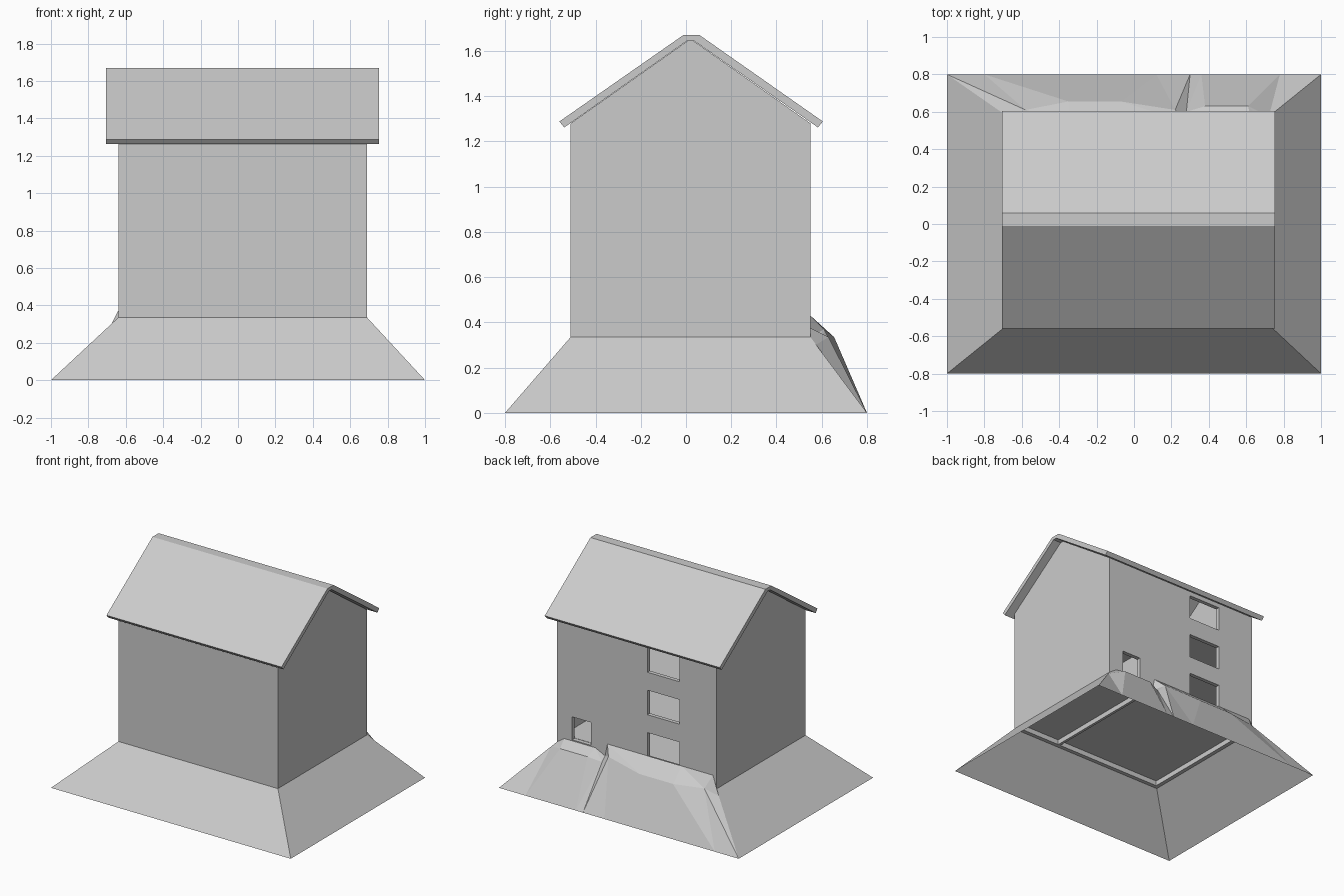
import bpy, bmesh

if "Cube" in bpy.data.objects:
    bpy.data.objects.remove(bpy.data.objects["Cube"])

plaster = bpy.data.materials.new("light_grey")
plaster.diffuse_color = (0.6, 0.6, 0.6, 1)
plaster.use_nodes = True
plaster.node_tree.nodes["Principled BSDF"].inputs["Base Color"].default_value = plaster.diffuse_color


def make(name, verts, faces, recalc=True):
    bm = bmesh.new()
    vs = [bm.verts.new(v) for v in verts]
    for f in faces:
        bm.faces.new([vs[i] for i in f])
    if recalc:
        bmesh.ops.recalc_face_normals(bm, faces=bm.faces[:])
    me = bpy.data.meshes.new(name)
    bm.to_mesh(me)
    bm.free()
    me.materials.append(plaster)
    ob = bpy.data.objects.new(name, me)
    bpy.context.collection.objects.link(ob)
    return ob


def prism(name, profile, x0, x1):
    """Extrude a (y, z) profile along x."""
    n = len(profile)
    verts = [(x, y, z) for x in (x0, x1) for y, z in profile]
    faces = [tuple(range(n)), tuple(range(2 * n - 1, n - 1, -1))]
    faces += [(i, (i + 1) % n, n + (i + 1) % n, n + i) for i in range(n)]
    return make(name, verts, faces)


def box(name, x0, x1, y0, y1, z0, z1):
    return prism(name, [(y0, z0), (y1, z0), (y1, z1), (y0, z1)], x0, x1)


def cut(ob, cutter):
    cutter.hide_render = True
    m = ob.modifiers.new("cut", 'BOOLEAN')
    m.operation = 'DIFFERENCE'
    m.solver = 'EXACT'
    m.object = cutter
    bpy.context.view_layer.objects.active = ob
    bpy.ops.object.modifier_apply(modifier=m.name)
    bpy.data.objects.remove(cutter)


X0, X1, Y0, Y1, Z0 = -0.64, 0.69, -0.51, 0.55, 0.335
T = 0.03        # wall thickness
STEP = 0.32     # storey height

# Walls: gabled shell, open at the bottom
walls = prism("walls", [(Y0, Z0), (Y1, Z0), (Y1, 1.28), (0.035, 1.643),
                        (0.005, 1.643), (Y0, 1.28)], X0, X1)
cut(walls, box("room_cutter", X0 + T, X1 - T, Y0 + T, Y1 - T, 0.2, 1.9))

# Three stacked windows and the door in the back wall
for k in range(3):
    z = 0.42 + STEP * k
    cut(walls, box("window_cutter", -0.33, -0.063, 0.45, 0.65, z, z + 0.185))
cut(walls, box("door_cutter", 0.406, 0.565, 0.45, 0.65, 0.383, 0.556))

# Storey floors and the partition beside the stairwell
for k in range(3):
    z = 0.385 + STEP * k
    box("floor_%d" % k, X0 + T, X1 - T, Y0 + T, Y1 - T, z - 0.012, z)
prism("partition", [(Y0 + T, Z0), (Y1 - T, Z0), (Y1 - T, 1.29), (0.035, 1.63),
                    (0.005, 1.63), (Y0 + T, 1.29)], 0.285, 0.305)

# Roof: thin folded slab with a flat ridge
prism("roof", [(-0.56, 1.288), (-0.012, 1.67), (0.06, 1.67), (0.605, 1.288),
               (0.583, 1.262), (0.035, 1.645), (0.005, 1.645), (-0.538, 1.262)],
      -0.705, 0.755)

# Sloping ground on the left, front and right
make("ground_slope",
     [(-1, 0.8, 0), (-1, -0.8, 0), (1, -0.8, 0), (1, 0.8, 0),
      (X0, Y1, Z0), (X0, Y0, Z0), (X1, Y0, Z0), (X1, Y1, Z0)],
     [(0, 4, 5, 1), (1, 5, 6, 2), (2, 6, 7, 3)], recalc=False)

# Uneven ground at the back: x, z at wall, then middle x, y, z, then base x
columns = [
    (X1, Z0, 0.721, 0.575, 0.3015, 1.0),
    (0.63, 0.375, 0.61, 0.63, 0.335, 0.78),
    (0.37, 0.375, 0.38, 0.63, 0.335, 0.45),
    (0.29, 0.335, 0.28, 0.60, 0.31, 0.36),
    (0.27, 0.43, 0.22, 0.61, 0.37, 0.30),
    (-0.07, 0.43, -0.07, 0.655, 0.335, 0.12),
    (-0.35, 0.43, -0.35, 0.655, 0.335, -0.55),
    (-0.61, 0.43, -0.58, 0.61, 0.345, -0.80),
    (X0, Z0, -0.676, 0.575, 0.3015, -1.0),
]
verts, faces = [], []
for wx, wz, mx, my, mz, bx in columns:
    verts += [(wx, Y1, wz), (mx, my, mz), (bx, 0.8, 0)]
for i in range(len(columns) - 1):
    a, b = 3 * i, 3 * i + 3
    for r in (0, 1):
        faces += [(a + r, b + r, b + r + 1), (a + r, b + r + 1, a + r + 1)]
make("back_ground", verts, faces, recalc=False)
